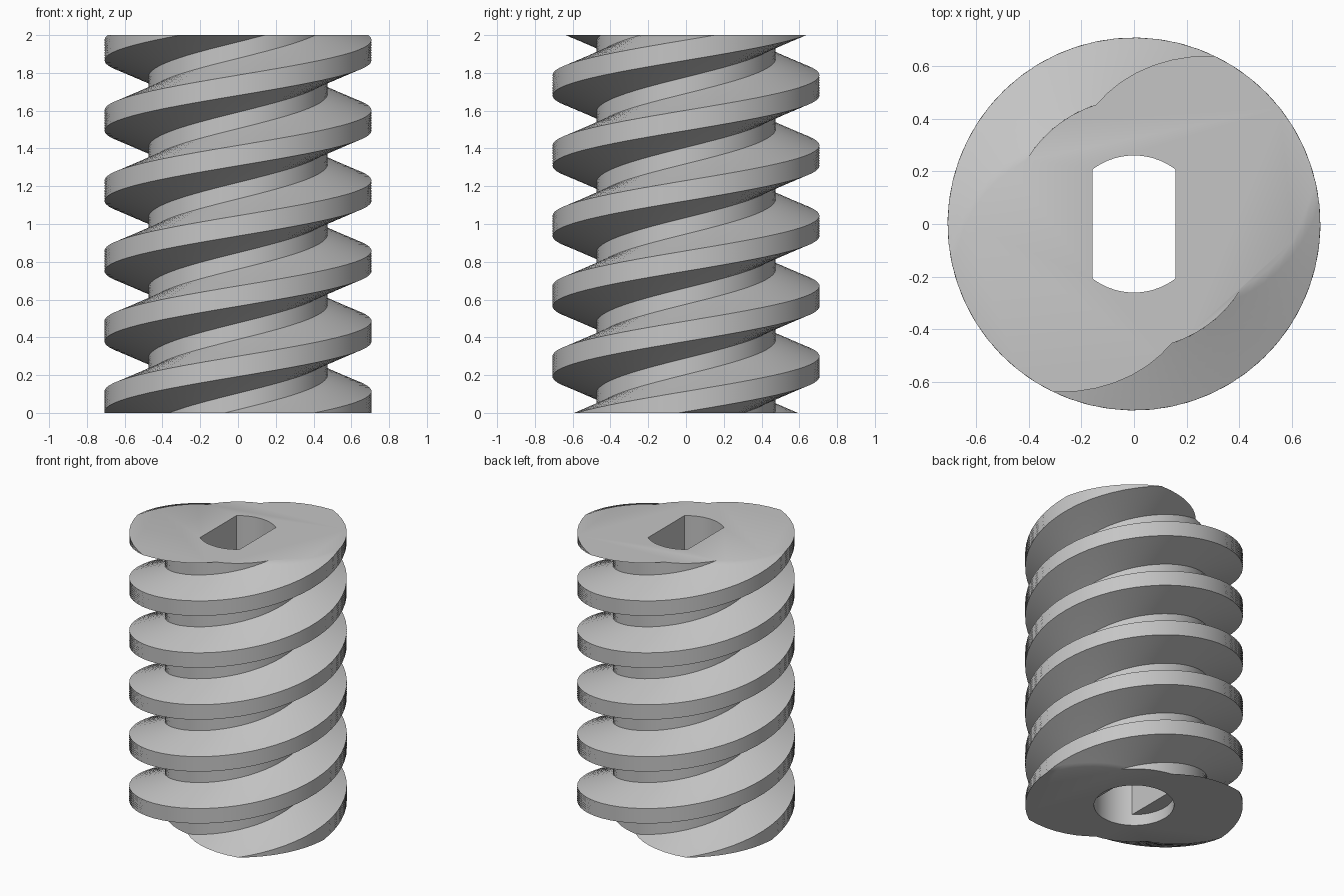
import bpy, bmesh
from math import radians, sin, cos, pi

if "Cube" in bpy.data.objects:
    bpy.data.objects.remove(bpy.data.objects["Cube"], do_unlink=True)

HEIGHT, LEAD = 2.0, 0.744
CREST, ROOT = 0.707, 0.475              # thread radii
BORE, FLAT, LEDGE = 0.26, 0.157, 0.08   # bore radius, half width across flats, ledge height
TOP_ANGLE = 38.5                        # direction of the crest middle at the top

metal = bpy.data.materials.new("light_grey")
metal.use_nodes = True
grey = (0.56, 0.56, 0.56, 1)
metal.diffuse_color = grey
metal.node_tree.nodes["Principled BSDF"].inputs["Base Color"].default_value = grey


def make_object(name, bm):
    bmesh.ops.recalc_face_normals(bm, faces=bm.faces)
    mesh = bpy.data.meshes.new(name)
    bm.to_mesh(mesh)
    bm.free()
    mesh.materials.append(metal)
    obj = bpy.data.objects.new(name, mesh)
    bpy.context.collection.objects.link(obj)
    return obj


def prism(name, outline, bottom, top):
    bm = bmesh.new()
    rings = [[bm.verts.new((x, y, z)) for x, y in outline] for z in (bottom, top)]
    for ring in rings:
        bm.faces.new(ring)
    n = len(outline)
    for i in range(n):
        j = (i + 1) % n
        bm.faces.new((rings[0][i], rings[0][j], rings[1][j], rings[1][i]))
    return make_object(name, bm)


def select_only(obj):
    bpy.ops.object.select_all(action='DESELECT')
    obj.select_set(True)
    bpy.context.view_layer.objects.active = obj


def subtract(obj, cutter):
    mod = obj.modifiers.new("cut", 'BOOLEAN')
    mod.operation, mod.solver, mod.object = 'DIFFERENCE', 'EXACT', cutter
    select_only(obj)
    bpy.ops.object.modifier_apply(modifier=mod.name)
    bpy.data.objects.remove(cutter, do_unlink=True)


# Cross-section of the two-start thread: crest, falling flank, root, rising flank
section = []
spans = [(52, CREST, CREST, 8), (43, CREST, ROOT, 7),
         (42, ROOT, ROOT, 7), (43, ROOT, CREST, 7)]
angle = -26
for start in range(2):
    for width, r0, r1, steps in spans:
        for i in range(steps):
            t = i / steps
            section.append((radians(angle + width * t), r0 + (r1 - r0) * t))
        angle += width

# Screw body: the section is turned as it rises
bm = bmesh.new()
layers = 150
rings = []
for k in range(layers + 1):
    z = HEIGHT * k / layers
    turn = radians(TOP_ANGLE) + 2 * pi * (z - HEIGHT) / LEAD
    rings.append([bm.verts.new((r * cos(a + turn), r * sin(a + turn), z)) for a, r in section])
n = len(section)
for low, high in zip(rings, rings[1:]):
    for i in range(n):
        j = (i + 1) % n
        bm.faces.new((low[i], low[j], high[j], high[i]))
bm.faces.new(rings[0])
bm.faces.new(rings[-1])
worm = make_object("worm_screw", bm)

# Bore: round at the bottom, two flats above the ledge
circle = [(BORE * cos(2 * pi * i / 64), BORE * sin(2 * pi * i / 64)) for i in range(64)]
bore = prism("bore_cutter", circle, -0.1, HEIGHT + 0.1)
for side in (-1, 1):
    box = [(side * x, y) for x, y in ((FLAT, -0.4), (0.4, -0.4), (0.4, 0.4), (FLAT, 0.4))]
    subtract(bore, prism("flat_cutter", box, LEDGE, HEIGHT + 0.3))
subtract(worm, bore)

select_only(worm)
bpy.ops.object.shade_smooth_by_angle(angle=radians(30))
